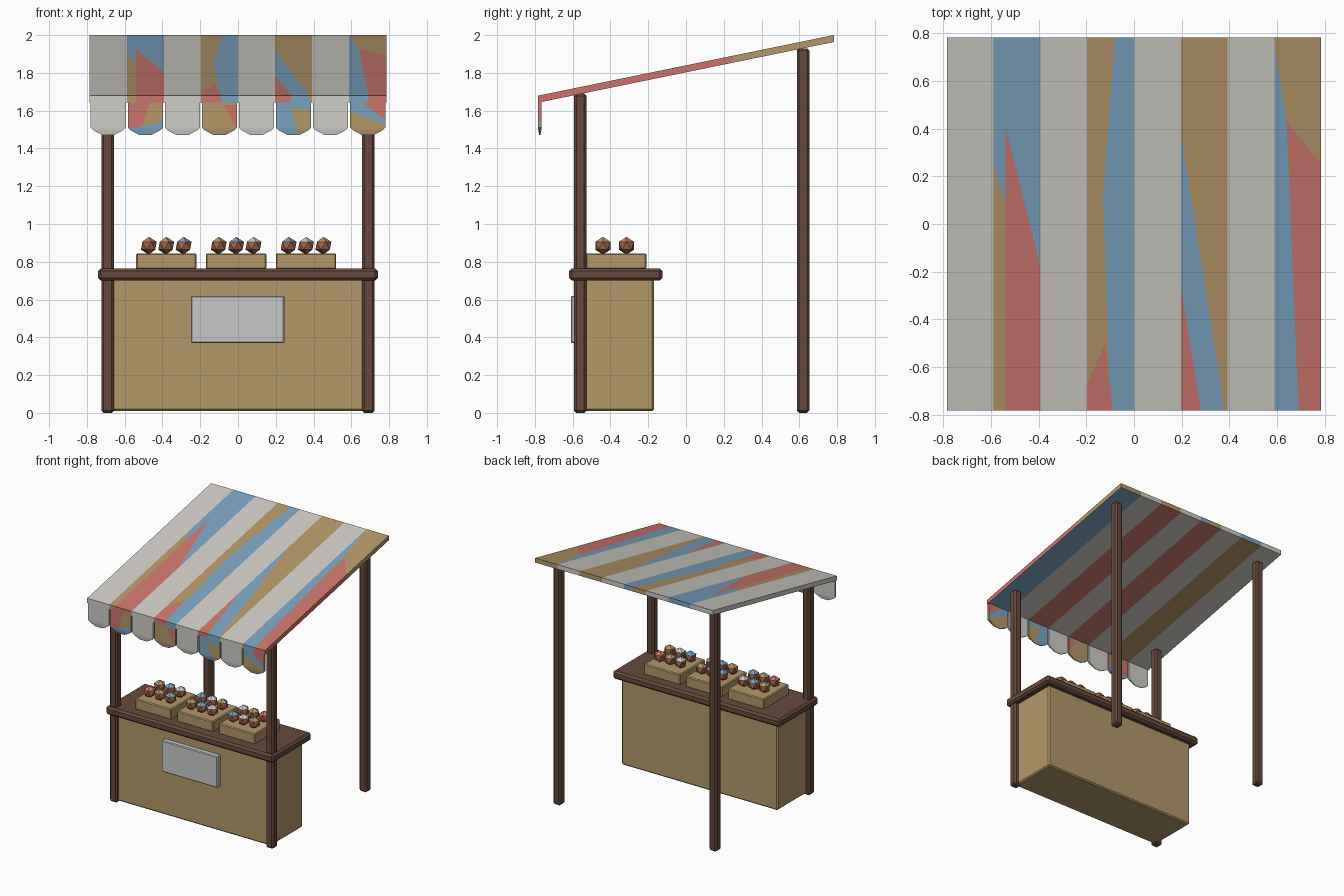
import bpy, bmesh
from mathutils import Vector

if "Cube" in bpy.data.objects:
    bpy.data.objects.remove(bpy.data.objects["Cube"], do_unlink=True)


def material(name, *rgb):
    lin = [((c / 255 + 0.055) / 1.055) ** 2.4 for c in rgb] + [1]
    m = bpy.data.materials.new(name)
    m.use_nodes = True
    m.diffuse_color = lin
    m.node_tree.nodes["Principled BSDF"].inputs["Base Color"].default_value = lin
    return m


WOOD = material("dark wood", 103, 73, 60)
TAN = material("tan", 180, 151, 104)
WHITE = material("off white", 208, 205, 198)
RED = material("soft red", 202, 118, 108)
BLUE = material("soft blue", 122, 163, 192)
RUST = material("rust brown", 160, 98, 72)
SIGN = material("pale grey", 200, 201, 201)
CLOTH = [WHITE, RED, BLUE, TAN]


def finish(name, bm, mats):
    me = bpy.data.meshes.new(name)
    bmesh.ops.recalc_face_normals(bm, faces=bm.faces)
    bm.to_mesh(me)
    bm.free()
    for m in mats:
        me.materials.append(m)
    ob = bpy.data.objects.new(name, me)
    bpy.context.collection.objects.link(ob)
    return ob


def box(name, lo, hi, mat, bevel=0.01):
    bm = bmesh.new()
    bmesh.ops.create_cube(bm, size=1)
    lo, hi = Vector(lo), Vector(hi)
    for v in bm.verts:
        v.co = (lo + hi) / 2 + v.co * (hi - lo)
    bmesh.ops.bevel(bm, geom=bm.edges[:], offset=bevel, segments=1, affect='EDGES')
    return finish(name, bm, [mat])


def loft(rings):
    """Closed solid through a list of equal-length point rings."""
    bm = bmesh.new()
    rows = [[bm.verts.new(p) for p in r] for r in rings]
    for a, b in zip(rows, rows[1:]):
        for i in range(len(a)):
            j = (i + 1) % len(a)
            bm.faces.new((a[i], a[j], b[j], b[i]))
    bm.faces.new(rows[0])
    bm.faces.new(rows[-1])
    bmesh.ops.recalc_face_normals(bm, faces=bm.faces)
    return bm


def paint(bm, axis, base, patches):
    """Cut along lines in the x-axis plane; colour what lies left of all of a patch's lines."""
    rules = []
    for mat, *lines in patches:
        sides = []
        for (px, pv), (qx, qv) in lines:
            co, no = Vector((px, 0, 0)), Vector((pv - qv, 0, 0))
            co[axis], no[axis] = pv, qx - px
            bmesh.ops.bisect_plane(bm, geom=bm.verts[:] + bm.edges[:] + bm.faces[:],
                                   plane_co=co, plane_no=no)
            sides.append((co, no))
        rules.append((mat, sides))
    for f in bm.faces:
        c = f.calc_center_median()
        f.material_index = CLOTH.index(base)
        for mat, sides in rules:
            if all((c - co).dot(no) > 0 for co, no in sides):
                f.material_index = CLOTH.index(mat)


# Posts
for side, s in (("left", 1), ("right", -1)):
    for end, y, top in (("front", -0.56, 1.69), ("back", 0.62, 1.93)):
        box(f"{end}_{side}_post", (s * 0.69 - 0.033, y - 0.033, 0),
            (s * 0.69 + 0.033, y + 0.033, top), WOOD, 0.012)

# Counter and sign
box("counter_body", (-0.69, -0.57, 0.01), (0.69, -0.17, 0.71), TAN)
box("counter_top", (-0.74, -0.62, 0.7), (0.74, -0.125, 0.765), WOOD, 0.015)
box("sign_board", (-0.25, -0.61, 0.37), (0.245, -0.56, 0.62), SIGN, 0.006)

# Crates of fruit
FRUIT = [RED, TAN, BLUE, WHITE, TAN]
for k, cx in enumerate((-0.38, -0.01, 0.36)):
    box(f"crate_{k + 1}", (cx - 0.16, -0.53, 0.76), (cx + 0.16, -0.21, 0.845), TAN, 0.007)
    for row, y in enumerate((-0.44, -0.315)):
        for col in range(3):
            bm = bmesh.new()
            bmesh.ops.create_icosphere(bm, subdivisions=1, radius=0.047)
            for f in bm.faces:
                f.material_index = int(f.calc_center_median().z < 0.02)
            bmesh.ops.translate(bm, verts=bm.verts, vec=(cx + (col - 1) * 0.092, y, 0.885))
            finish(f"fruit_{k + 1}_{row * 3 + col + 1}", bm, [FRUIT[(k + row + col) % 5], RUST])

# Patchwork on the coloured canopy stripes: base, patches, underside colour
PATCHES = {
    1: (BLUE, [(TAN, ((-.545, .1), (-.59, .25)), ((-.54, -.78), (-.54, .1))),
               (RED, ((-.39, -.19), (-.54, .41)), ((-.54, .41), (-.54, -.78)))], TAN),
    3: (TAN, [(BLUE, ((-.08, .78), (-.13, .13)), ((-.13, .13), (-.1, -.78))),
              (RED, ((-.12, -.5), (-.2, -.68)), ((-.09, -.78), (-.12, -.5)))], RED),
    5: (TAN, [(BLUE, ((.38, -.78), (.19, .42))),
              (RED, ((.28, -.78), (.19, -.22)))], RED),
    7: (TAN, [(BLUE, ((.69, -.78), (.64, .43)), ((.64, .43), (.59, .75))),
              (RED, ((.64, .43), (.69, -.78)), ((.785, .25), (.64, .43)))], BLUE),
}
# Valance patches, x measured from the flap centre
FLAPS = {
    1: (TAN, [(RED, ((-.02, 1.5), (.03, 1.67))), (BLUE, ((.1, 1.54), (-.1, 1.5)))]),
    3: (TAN, [(RED, ((.02, 1.63), (.09, 1.51)), ((.1, 1.63), (-.1, 1.63))),
              (BLUE, ((-.1, 1.64), (.1, 1.645)))]),
    5: (TAN, [(BLUE, ((.02, 1.5), (-.03, 1.67))), (BLUE, ((-.1, 1.63), (.1, 1.6)))]),
    7: (TAN, [(BLUE, ((-.1, 1.6), (.1, 1.52))), (RED, ((-.06, 1.67), (.1, 1.54)))]),
}

W = 1.57 / 8
E = 0.783


def roof_z(y):
    return 1.84 + 0.205 * y


for i in range(8):
    x0 = -0.785 + i * W
    x1 = x0 + W
    base, patches, under = PATCHES.get(i, (WHITE, [], WHITE))
    # Canopy stripe
    bm = loft([[(x0, y, roof_z(y)), (x1, y, roof_z(y)),
                (x1, y, roof_z(y) - 0.037), (x0, y, roof_z(y) - 0.037)] for y in (-E, E)])
    paint(bm, 1, base, patches)
    for f in bm.faces:
        if f.normal.z < -0.5:
            f.material_index = CLOTH.index(under)
    finish(f"canopy_stripe_{i + 1}", bm, CLOTH)

    # Hanging scalloped flap: height, half width, half thickness
    bm = loft([[(-w, -t, z), (w, -t, z), (w, t, z), (-w, t, z)]
               for z, w, t in ((1.66, .093, .009), (1.51, .093, .009),
                               (1.497, .08, .008), (1.47, .03, .003))])
    fbase, fpatches = FLAPS.get(i, (WHITE, []))
    paint(bm, 2, fbase, fpatches)
    bmesh.ops.translate(bm, verts=bm.verts, vec=((x0 + x1) / 2, -0.774, 0))
    finish(f"valance_flap_{i + 1}", bm, CLOTH)
